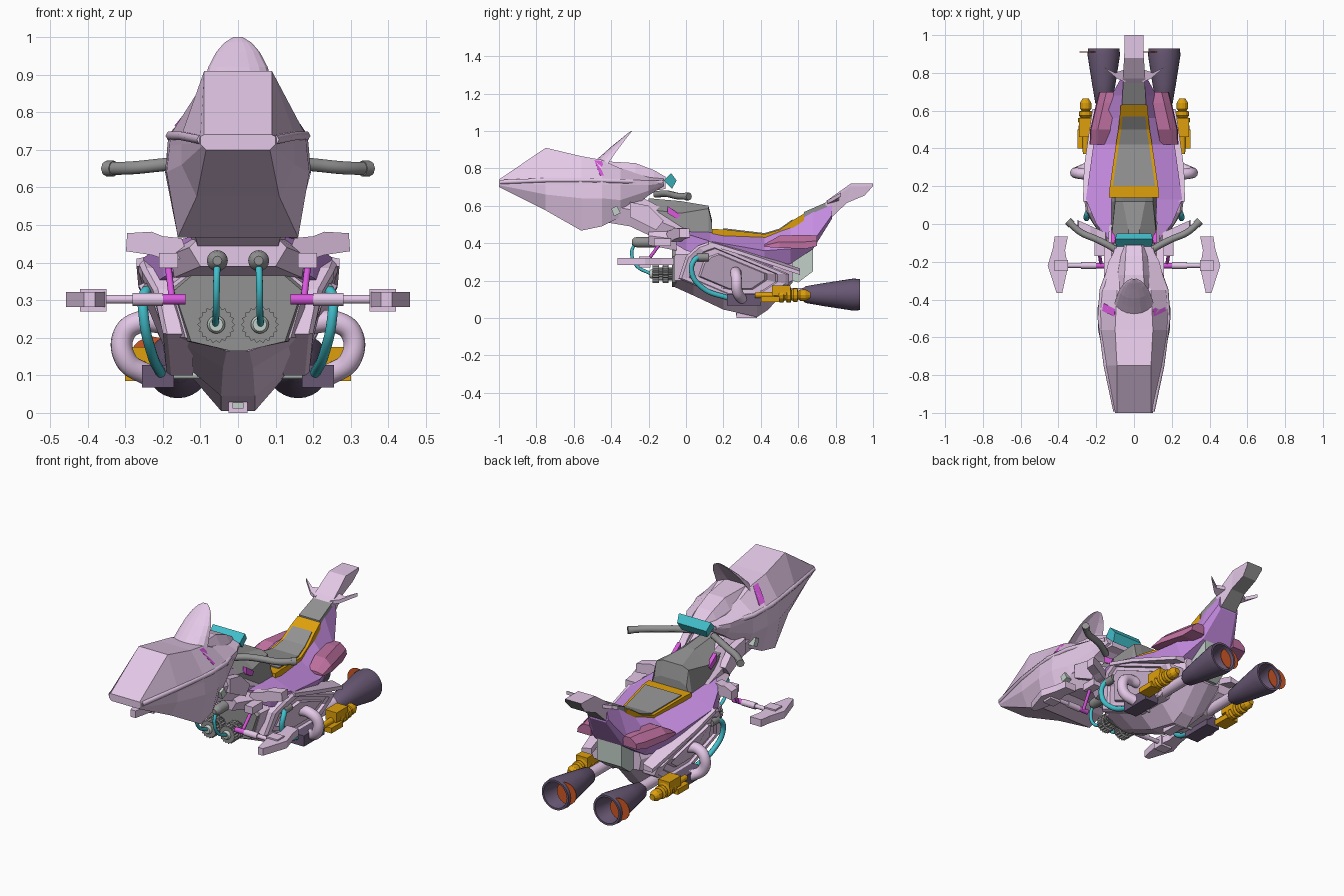
import bpy, bmesh, math

def mat(name, r, g, b):
    m = bpy.data.materials.new(name)
    m.diffuse_color = [(c / 255 / 12.92 if c < 11 else ((c / 255 + .055) / 1.055) ** 2.4) for c in (r, g, b)] + [1]
    return m

LAV = mat("lavender", 228, 200, 231)
PUR = mat("purple", 200, 142, 228)
GREY = mat("grey", 146, 146, 146)
DARK = mat("dark plum", 104, 88, 116)
GOLD = mat("gold", 222, 160, 12)
TEAL = mat("teal", 66, 192, 204)
MAG = mat("magenta", 218, 88, 222)
PINK = mat("dusty pink", 190, 112, 160)
ORANGE = mat("burnt orange", 206, 88, 38)
PALE = mat("pale grey", 196, 208, 202)

def loft(name, rings, m, mirror=False, smooth=False, rule=None):
    """Skin a list of equal-length rings of 3D points, capping both ends."""
    bm = bmesh.new()
    vs = [[bm.verts.new(p) for p in r] for r in rings]
    n = len(vs[0])
    for a, b in zip(vs, vs[1:]):
        for i in range(n):
            bm.faces.new((a[i], a[(i + 1) % n], b[(i + 1) % n], b[i]))
    bm.faces.new(vs[0])
    bm.faces.new(vs[-1])
    bmesh.ops.remove_doubles(bm, verts=bm.verts, dist=1e-5)
    bmesh.ops.recalc_face_normals(bm, faces=bm.faces)
    me = bpy.data.meshes.new(name)
    for x in m if isinstance(m, list) else [m]:
        me.materials.append(x)
    bm.normal_update()
    for f in bm.faces:
        f.smooth = smooth
        if rule:
            f.material_index = rule(f)
    bm.to_mesh(me)
    bm.free()
    if smooth:
        me.set_sharp_from_angle(angle=math.radians(40))
    ob = bpy.data.objects.new(name, me)
    bpy.context.collection.objects.link(ob)
    if mirror:
        ob.modifiers.new("mirror", 'MIRROR').use_mirror_merge = False
    return ob

def sym(y, half):
    """Symmetric cross-section at y from right-hand (x, z) points."""
    return [(x, y, z) for x, z in half] + [(-x, y, z) for x, z in reversed(half)]

def prism(name, yz, x0, x1, m, mirror=False):
    return loft(name, [[(x, y, z) for y, z in yz] for x in (x0, x1)], m, mirror)

def box(name, x, y, z, m, mirror=True):
    return prism(name, [(y[0], z[0]), (y[1], z[0]), (y[1], z[1]), (y[0], z[1])], x[0], x[1], m, mirror)

def lathe(name, c, prof, m, n=20, mirror=True, smooth=True, teeth=0):
    """Turn (radius, y) points around an axis along y."""
    rings = [[(c[0] + r * (1 - teeth * (i % 2)) * math.cos(2 * math.pi * i / n), c[1] + y,
               c[2] + r * (1 - teeth * (i % 2)) * math.sin(2 * math.pi * i / n)) for i in range(n)] for r, y in prof]
    return loft(name, rings, m, mirror, smooth)

def tube(name, pts, r, m, both=True, res=3, straight=False):
    cu = bpy.data.curves.new(name, 'CURVE')
    cu.dimensions = '3D'
    cu.bevel_depth, cu.bevel_resolution, cu.resolution_u, cu.use_fill_caps = r, res, 8, True
    for s in ((1, -1) if both else (1,)):
        sp = cu.splines.new('BEZIER')
        sp.bezier_points.add(len(pts) - 1)
        for b, p in zip(sp.bezier_points, pts):
            b.co = (s * p[0], p[1], p[2])
            b.handle_left_type = b.handle_right_type = 'VECTOR' if straight else 'AUTO'
    cu.materials.append(m)
    bpy.context.collection.objects.link(bpy.data.objects.new(name, cu))

# nose cowl, side rails, screen fin
loft("nose_cowl", [sym(y, h) for y, h in (
    (-1.0, [(.09, .74), (.1, .735), (.1, .715), (.095, .71), (.085, .70)]),
    (-.75, [(.09, .91), (.15, .74), (.15, .715), (.15, .66), (.11, .575)]),
    (-.56, [(.1, .865), (.18, .74), (.182, .71), (.19, .64), (.16, .467)]),
    (-.45, [(.095, .845), (.185, .74), (.188, .71), (.194, .64), (.155, .49)]),
    (-.35, [(.09, .80), (.172, .74), (.172, .71), (.17, .63), (.13, .54)]),
    (-.2, [(.05, .76), (.135, .735), (.135, .71), (.12, .68), (.1, .655)]),
    (-.12, [(.05, .745), (.09, .735), (.09, .72), (.085, .715), (.08, .705)]))], LAV)
tube("cowl_rail", [(.097, -.99, .727), (.148, -.75, .737), (.18, -.5, .737), (.17, -.35, .732), (.09, -.13, .725)], .013, LAV, res=1, straight=True)
loft("instrument_pod", [sym(y, h) for y, h in (
    (-.47, [(.07, .84), (.1, .78), (.1, .72)]), (-.27, [(.05, .828), (.085, .77), (.1, .7)]),
    (-.17, [(.045, .79), (.07, .75), (.08, .68)]), (-.11, [(.04, .755), (.05, .74), (.06, .69)]))], LAV)
fin = []
for z, hw, yf, yb in ((.82, .105, -.51, -.42), (.88, .09, -.44, -.38), (.92, .079, -.395, -.35), (.96, .058, -.345, -.32), (.985, .036, -.315, -.3), (1.0, .012, -.295, -.288)):
    fin.append([(-hw * math.cos(a), yb + (yf - yb) * math.sin(a), z) for a in [math.pi * i / 8 for i in range(9)]]
               + [(hw * .5, yb - (yb - yf) * .4, z), (-hw * .5, yb - (yb - yf) * .4, z)])
loft("screen_fin", fin, LAV)
loft("cowl_stripe", [[(x + d, y, z + d) for x, y, z in ((.1, -.49, .84), (.097, -.45, .835), (.158, -.42, .755), (.165, -.46, .76))] for d in (-.004, .004)], MAG, True)
prism("side_lamp", [(-.4, .585), (-.37, .6), (-.35, .56), (-.385, .545)], .14, .174, PALE, True)
# teal display on dashboard
loft("display", [[(-w, y, z) for w, y, z in S] for S in [((.095, -.12, .735), (.1, -.08, .775), (.09, -.05, .735), (.08, -.075, .69))]]
     + [[(w, y, z) for w, y, z in ((.095, -.12, .735), (.1, -.08, .775), (.09, -.05, .735), (.08, -.075, .69))]], TEAL)
# handlebars
tube("handlebar", [(.06, -.16, .66), (.14, -.11, .665), (.2, -.08, .66), (.28, -.045, .652), (.345, .01, .65)], .018, GREY)
tube("handlebar_cap", [(.33, -.003, .65), (.35, .016, .65)], .021, GREY, res=2)

# steering neck and tank
loft("neck", [sym(y, h) for y, h in (
    (-.42, [(.1, .66), (.15, .6), (.12, .51)]), (-.3, [(.1, .68), (.15, .58), (.12, .49)]),
    (-.15, [(.08, .6), (.14, .52), (.1, .42)]), (.02, [(.08, .5), (.13, .45), (.1, .36)]))], LAV)
prism("neck_bracket", [(-.3, .62), (-.2, .6), (-.12, .52), (-.16, .47), (-.3, .54)], .12, .16, LAV, True)
prism("neck_stripe", [(-.1, .6), (-.03, .55), (-.05, .53), (-.1, .56)], .1, .122, MAG, True)
loft("tank", [sym(y, h) for y, h in (
    (-.2, [(.03, .64), (.1, .58), (.11, .53)]), (-.03, [(.03, .625), (.115, .56), (.12, .46)]),
    (.12, [(.06, .60), (.1, .585), (.12, .46)]), (.14, [(.06, .52), (.1, .5), (.12, .45)]))], GREY)
loft("neck_front_plate", [sym(-.2, [(.1, .47), (.13, .44), (.1, .39)]), sym(-.05, [(.12, .47), (.18, .42), (.17, .36)])], LAV)
# shoulders
loft("shoulder", [[(x, y + (x - .13) * .45, z) for x, z in ((.13, .41), (.15, .465), (.2, .47), (.23, .482), (.295, .478), (.298, .43), (.23, .42), (.2, .41))] for y in (-.11, -.055)], LAV, True)

# main purple body
loft("body", [sym(y, [(a, b), (c, d), (e, f)]) for y, a, b, c, d, e, f in (
    (-.1, .07, .5, .12, .47, .1, .42), (0, .08, .475, .2, .45, .2, .36), (.13, .1, .465, .255, .41, .24, .33),
    (.42, .09, .435, .215, .36, .18, .27), (.56, .07, .49, .18, .37, .14, .29),
    (.68, .06, .57, .12, .41, .09, .37), (.78, .055, .61, .065, .55, .05, .53))], PUR)
# seat with gold border
SEAT = ((.14, .125, .475), (.2, .12, .474), (.42, .088, .448), (.5, .075, .472), (.57, .068, .522), (.63, .062, .558), (.76, .055, .615))
def seat(name, rows, dw, dz, m):
    loft(name, [sym(y, [(w + dw, z + dz), (w + dw, z - .04)]) for y, w, z in rows], m)
seat("seat_trim", SEAT[:6], .008, 0, GOLD)
seat("seat_pad", SEAT[1:5], -.008, .006, GREY)
seat("seat_back", SEAT[5:], .002, .008, GREY)
# tail, grey underneath
loft("tail", [[(x, y - (d if z == b else 0), z) for x, y, z in sym(y, [(w, t), (w, t - .015), (w * .85, b)])] for y, w, t, b, d in (
    (.73, .056, .6, .5, 0), (.77, .06, .64, .53, 0), (.88, .052, .718, .615, .02), (1.0, .05, .72, .655, .045))],
     [LAV, GREY], rule=lambda f: int(f.normal.z < -.35 and abs(f.normal.x) < .5))
loft("tail_winglet", [[(x, y, z + d) for x, y, z in ((.045, .75, .615), (.09, .77, .625), (.16, .83, .66), (.1, .8, .635), (.045, .82, .635))] for d in (-.008, .012)], LAV, True)
# pink rear vents
loft("rear_vent", [[(a, y, l), (b, y, l), (b - .005, y, (l + h) / 2), (b - .04, y, h), (a, y, h)] for y, a, b, l, h in (
    (.42, .14, .235, .38, .395), (.5, .125, .232, .375, .44), (.64, .1, .2, .37, .445), (.7, .1, .185, .385, .44))], PINK, True)

# lower hull
loft("hull", [sym(y, h) for y, h in (
    (-.06, [(.1, .40), (.18, .34), (.14, .2), (.03, .165)]), (.04, [(.15, .4), (.19, .34), (.175, .2), (.04, .12)]),
    (.2, [(.15, .4), (.19, .34), (.18, .16), (.045, .045)]), (.38, [(.15, .38), (.18, .3), (.17, .15), (.045, .005)]),
    (.44, [(.14, .35), (.17, .27), (.16, .14), (.04, .045)]), (.57, [(.1, .32), (.12, .26), (.11, .2), (.04, .19)]))], LAV)
loft("engine_face", [sym(-.075, [(.1, .385), (.17, .325), (.125, .19), (.02, .165)]), sym(-.05, [(.11, .39), (.178, .335), (.135, .19), (.02, .165)])], GREY)
box("keel_light", (-.025, .025), (.27, .38), (0, .035), LAV, False)
box("keel_lens", (-.015, .015), (.266, .29), (.012, .027), PALE, False)
prism("rear_panel", [(.5, .3), (.54, .21), (.6, .19), (.68, .25), (.68, .37), (.58, .33)], -.075, .075, PALE)
# gears, hubs and coolant hoses
lathe("gear", (.058, -.18, .235), [(.05, 0), (.05, .035), (.036, .036), (.036, .055), (.05, .056), (.05, .085), (.035, .086), (.035, .12)], GREY, 36, smooth=False, teeth=.14)
lathe("gear_hub", (.058, -.195, .235), [(.018, 0), (.024, .008), (.024, .03)], PALE, 16)
tube("front_hose", [(.055, -.27, .405), (.057, -.29, .35), (.058, -.265, .28), (.06, -.19, .237)], .009, TEAL)
lathe("hose_socket", (.055, -.29, .405), [(.012, 0), (.024, .012), (.028, .03), (.028, .13)], GREY, 16)
tube("side_hose", [(.225, .1, .33), (.25, .05, .315), (.25, .03, .25), (.23, .09, .16), (.205, .23, .105)], .014, TEAL)
lathe("hose_collar", (.235, .06, .325), [(.022, 0), (.022, .06)], GREY, 12)
# side pods with raised frame
P = [(-.04, .21, .2), (.0, .33, .225), (.06, .385, .255), (.13, .41, .265), (.55, .235, .225), (.55, .18, .2), (.43, .1, .19), (.22, .1, .19)]
def pod(s, dx):
    return [(x + dx, .24 + (y - .24) * s, .24 + (z - .24) * s) for y, z, x in P]
loft("side_pod", [[(.12, y, z) for y, z, x in P], pod(1, -.012), pod(.94, 0), pod(.8, 0), pod(.77, -.014), pod(.62, -.014), pod(.58, 0)], LAV, True)
loft("pod_strake", [[(x0, y, z), (x1, y, z), (x1, y, z + .02), (x0, y, z + .035)] for y, x0, x1, z in ((.12, .2, .27, .39), (.3, .18, .265, .335), (.61, .16, .22, .23))], LAV, True)

# canards with rods and struts
loft("canard", [[(x, y, .3 + d) for x, y in ((.35, -.065), (.42, -.065), (.43, -.13), (.457, -.22), (.41, -.365), (.38, -.365), (.35, -.23), (.365, -.14))] for d in (-.018, .022)], LAV, True)
box("canard_hub", (.35, .42), (-.25, -.19), (.27, .33), LAV)
tube("canard_rod", [(.14, -.22, .302), (.36, -.22, .302)], .012, LAV)
tube("canard_sleeve", [(.2, -.22, .302), (.28, -.22, .302)], .018, LAV)
tube("canard_collar", [(.14, -.22, .302), (.2, -.22, .302)], .0145, MAG)
tube("canard_strut", [(.175, -.21, .3), (.188, -.13, .41)], .009, MAG)
box("strut_mount", (.16, .21), (-.17, -.08), (.385, .425), LAV)

# exhaust manifold, valve boxes and cross rod
tube("exhaust_pipe", [(.2, .27, .24), (.26, .265, .242), (.303, .27, .21), (.298, .275, .14), (.24, .3, .1)], .029, LAV, res=4)
box("valve_box", (.17, .255), (.22, .4), (.068, .128), DARK)
tube("cross_rod", [(-.18, .27, .1), (.18, .27, .1)], .01, PALE, both=False)
# gold injectors
lathe("injector", (.256, 0, .122), [(.015, .37), (.018, .47), (.038, .5), (.038, .52), (.026, .53), (.04, .54), (.04, .56), (.026, .565),
      (.036, .575), (.036, .595), (.022, .6), (.03, .61), (.03, .64), (.016, .665)], GOLD, 12, smooth=False)
box("injector_bracket", (.228, .3), (.4, .5), (.085, .115), GOLD)
box("injector_fin", (.22, .29), (.46, .56), (.12, .175), GOLD)
# thrusters and offset burner discs
lathe("thruster_mount", (.155, 0, .13), [(.03, .4), (.03, .68)], LAV, 16)
lathe("thruster", (.16, 0, .125), [(.03, .62), (.045, .64), (.062, .74), (.086, .895), (.083, .93), (.072, .93), (.058, .86), (.04, .78)], DARK, 28)
for s in (1, -1):
    lathe("burner_disc", (s * .165 - .063, .908, .143), [(.06, 0), (.06, .004)], ORANGE, 20, mirror=False)
